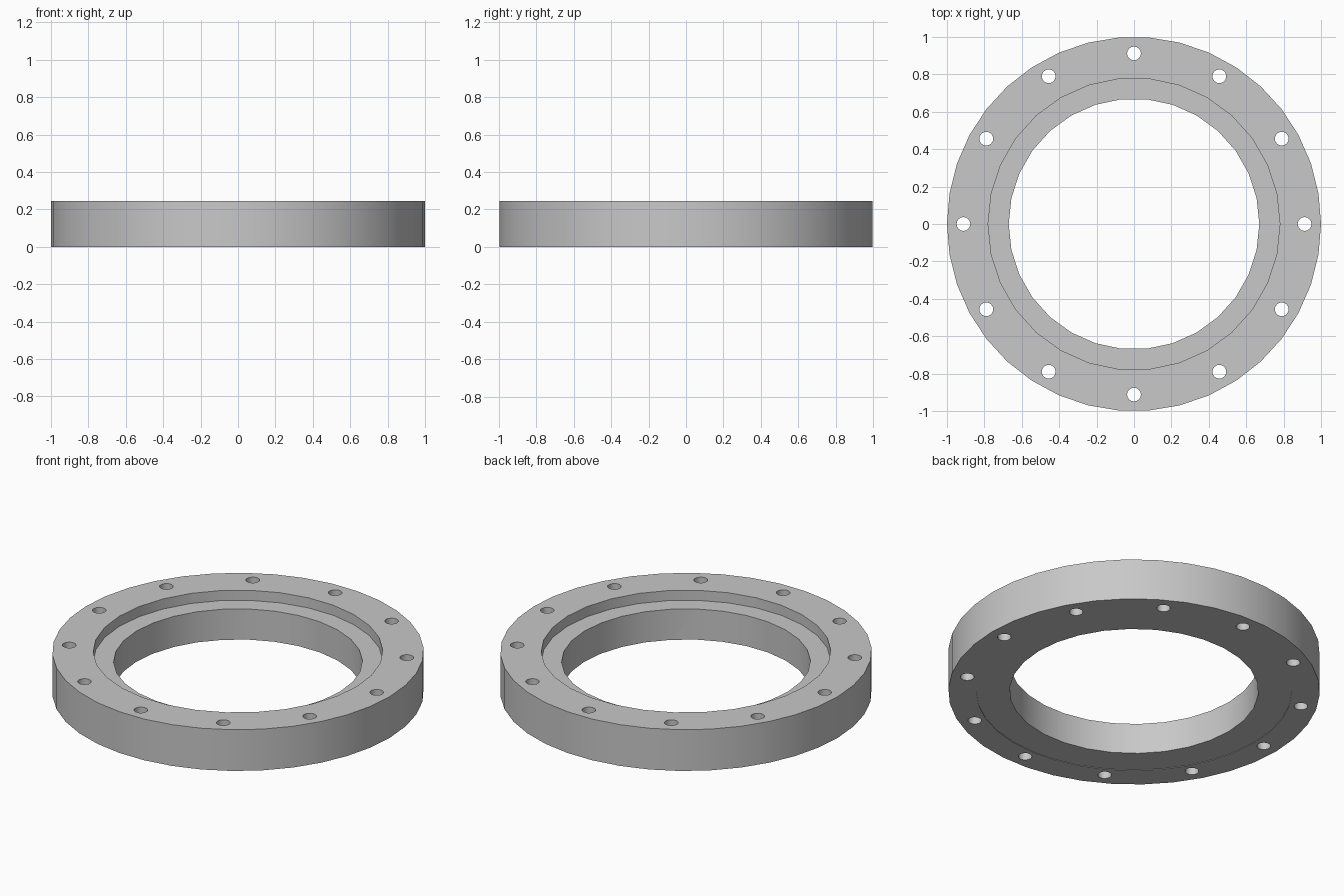
import bpy
import math

cube = bpy.data.objects.get("Cube")
if cube:
    bpy.data.objects.remove(cube, do_unlink=True)

HEIGHT = 0.245
RECESS_DEPTH = 0.06
LIP = 0.003
BOLT_COUNT = 12
BOLT_CIRCLE = 0.912

steel = bpy.data.materials.new("plain grey steel")
steel.use_nodes = True
grey = (0.58, 0.58, 0.58, 1)
steel.diffuse_color = grey
steel.node_tree.nodes["Principled BSDF"].inputs["Base Color"].default_value = grey


def cylinder(name, radius, z0, z1, sides, x=0, y=0):
    """Upright cylinder with a vertex on its +x side."""
    bpy.ops.mesh.primitive_cylinder_add(
        vertices=sides, radius=radius, depth=z1 - z0,
        location=(x, y, (z0 + z1) / 2))
    obj = bpy.context.object
    obj.name = name
    if sides % 4:
        obj.rotation_euler.z = math.pi / 2
        bpy.ops.object.transform_apply(location=False, rotation=True, scale=False)
    return obj


def cut(body, cutter):
    """Subtract the cutter from the body and discard it."""
    mod = body.modifiers.new("cut", "BOOLEAN")
    mod.operation = "DIFFERENCE"
    mod.solver = "EXACT"
    mod.object = cutter
    bpy.context.view_layer.objects.active = body
    bpy.ops.object.modifier_apply(modifier=mod.name)
    bpy.data.objects.remove(cutter, do_unlink=True)


# Thick outer disc
ring = cylinder("flange_ring", 1.0, 0, HEIGHT, 38)
ring.data.materials.append(steel)

# Central bore, seat recessed into the top, shallow relief underneath
cut(ring, cylinder("bore_cutter", 0.67, -0.1, HEIGHT + 0.1, 30))
cut(ring, cylinder("seat_cutter", 0.78, HEIGHT - RECESS_DEPTH, HEIGHT + 0.1, 30))
cut(ring, cylinder("relief_cutter", 0.85, -0.1, LIP, 36))

# Circle of bolt holes
for i in range(BOLT_COUNT):
    a = math.tau * i / BOLT_COUNT
    cut(ring, cylinder("bolt_cutter", 0.037, -0.1, HEIGHT + 0.1, 16,
                       BOLT_CIRCLE * math.cos(a), BOLT_CIRCLE * math.sin(a)))

# Smooth walls with crisp rims
bpy.ops.object.select_all(action="DESELECT")
ring.select_set(True)
bpy.context.view_layer.objects.active = ring
bpy.ops.object.shade_smooth_by_angle(angle=math.radians(35))
